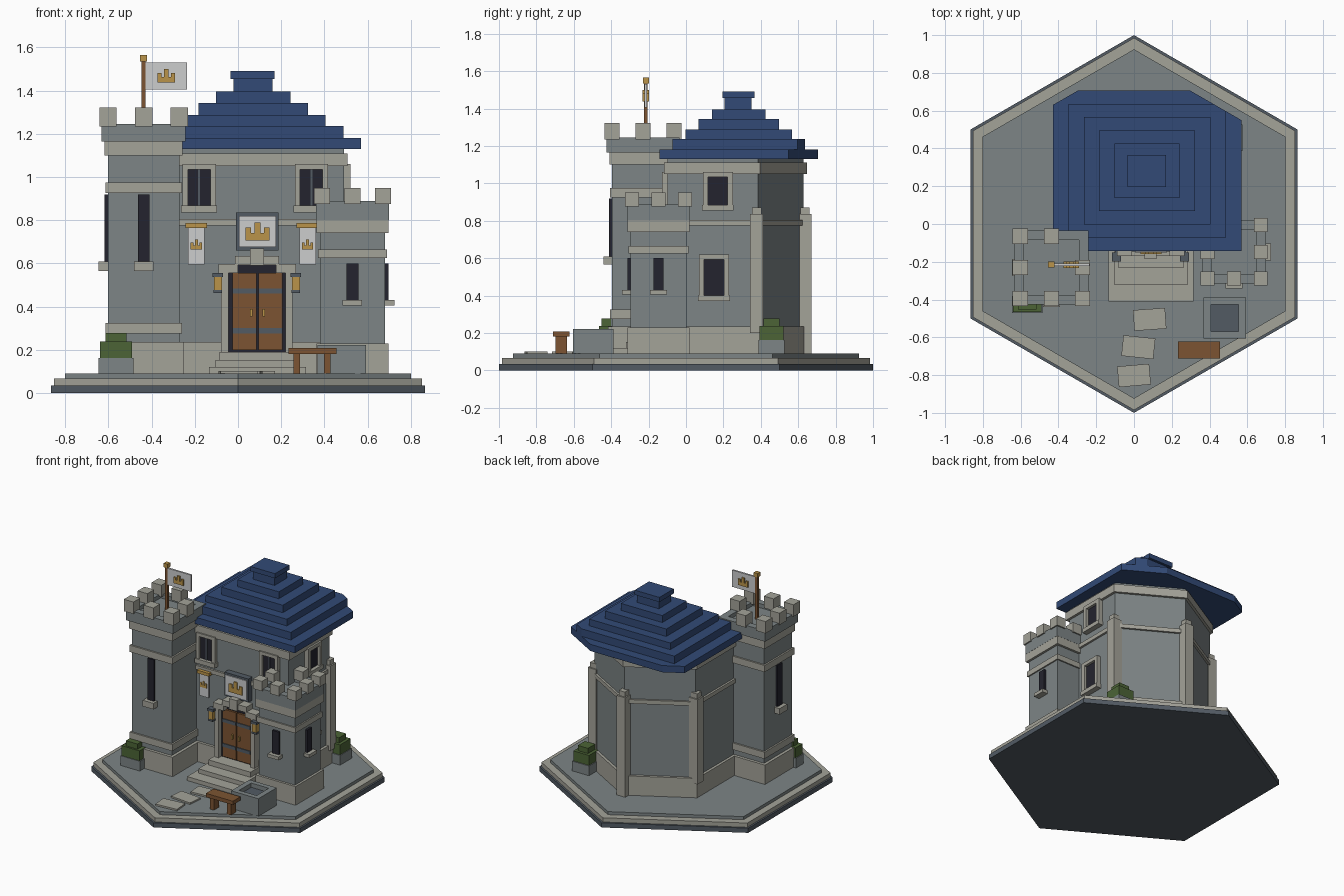
import bpy, bmesh, math
from mathutils import Matrix, Vector

if "Cube" in bpy.data.objects:
    bpy.data.objects.remove(bpy.data.objects["Cube"])


def material(name, r, g, b):
    lin = [((c / 255 + 0.055) / 1.055) ** 2.4 for c in (r, g, b)]
    m = bpy.data.materials.new(name)
    m.diffuse_color = (*lin, 1)
    m.use_nodes = True
    m.node_tree.nodes["Principled BSDF"].inputs["Base Color"].default_value = m.diffuse_color
    return m


STONE = material("pale stone", 164, 163, 153)
WALL = material("grey wall", 125, 133, 134)
SLATE = material("slate", 82, 91, 100)
DARK = material("dark glass", 36, 36, 46)
BLUE = material("blue roof", 50, 74, 118)
WOOD = material("wood", 124, 84, 50)
GOLD = material("gold", 186, 148, 74)
WHITE = material("white cloth", 204, 205, 206)
GREEN = material("leaf green", 76, 100, 54)


def finish(name, bm, mat):
    bmesh.ops.recalc_face_normals(bm, faces=bm.faces[:])
    me = bpy.data.meshes.new(name)
    bm.to_mesh(me)
    bm.free()
    me.materials.append(mat)
    ob = bpy.data.objects.new(name, me)
    bpy.context.collection.objects.link(ob)
    return ob


def boxes(name, mat, *bounds):
    """One object made of boxes given as x0, x1, y0, y1, z0, z1."""
    bm = bmesh.new()
    for x0, x1, y0, y1, z0, z1 in bounds:
        mid = Vector(((x0 + x1) / 2, (y0 + y1) / 2, (z0 + z1) / 2))
        m = Matrix.Translation(mid) @ Matrix.Diagonal((x1 - x0, y1 - y0, z1 - z0, 1))
        bmesh.ops.create_cube(bm, size=1, matrix=m)
    return finish(name, bm, mat)


def extrude(name, mat, points, shift):
    bm = bmesh.new()
    face = bm.faces.new([bm.verts.new(p) for p in points])
    new = bmesh.ops.extrude_face_region(bm, geom=[face])["geom"]
    bmesh.ops.translate(bm, vec=shift, verts=[v for v in new if isinstance(v, bmesh.types.BMVert)])
    # close the starting side again when the extrusion removed it
    if not any(all(v.co == Vector(p) for v, p in zip(f.verts, points)) for f in bm.faces):
        edges = [e for e in bm.edges if e.is_boundary]
        if edges:
            bmesh.ops.holes_fill(bm, edges=edges)
    return finish(name, bm, mat)


def prism(name, mat, pts, z0, z1):
    return extrude(name, mat, [(x, y, z0) for x, y in pts], (0, 0, z1 - z0))


def square(cx, cy, h, z0, z1):
    return (cx - h, cx + h, cy - h, cy + h, z0, z1)


def crest(name, cx, y0, y1, z, w, h):
    """Three-pronged castle emblem."""
    half = [(.5, 0), (.5, .72), (.27, .72), (.27, .42), (.13, .42), (.13, 1)]
    pts = half + [(-x, t) for x, t in reversed(half)]
    extrude(name, GOLD, [(cx + x * w, y0, z + t * h) for x, t in pts], (0, y1 - y0, 0))


# Six-sided ground in three layers
def hexagon(r):
    return [(r * math.cos(math.radians(a)), r * math.sin(math.radians(a))) for a in range(30, 390, 60)]


prism("ground_footing", SLATE, hexagon(1.0), 0, .035)
prism("ground_kerb", STONE, hexagon(.985), .035, .067)
prism("ground_floor", WALL, hexagon(.925), .06, .09)


# Keep with a pointed back
def keep(d):
    x0, x1, ys = -.35 - d, .49 + d, .385 + .577 * d
    return [(x0, -.10 - d), (x1, -.10 - d), (x1, ys), (.07, .627 + 1.155 * d), (x0, ys)]


prism("keep_walls", WALL, keep(0), .09, 1.15)
for name, d, z0, z1 in (("plinth", .02, .09, .235), ("string_course", .015, .775, .805),
                        ("cornice", .018, 1.05, 1.11)):
    prism("keep_" + name, STONE, keep(d), z0, z1)
for i, (x, y) in enumerate(((.49, .378), (.07, .635), (-.35, .378))):
    boxes(f"keep_pilaster_{i}", STONE, square(x, y, .035, .09 if i == 1 else .2, .835),
          square(x, y, .025, .835, .872))


# Stepped roof, back corners trimmed
def trimmed(x0, x1, y0, y1, apex=.878, k=.577):
    pts = [(x0, y0), (x1, y0)]
    for x, s in ((x1, 1), (x0, -1)):
        ye = apex - k * abs(x)
        corner = [(x, ye), (s * (apex - y1) / k, y1)] if ye < y1 else [(x, y1)]
        pts += corner if s == 1 else corner[::-1]
    return pts


levels = (1.13, 1.18, 1.237, 1.287, 1.343, 1.395)
for i in range(5):
    a, b = .5 - .082 * i, .424 - .07 * i
    prism(f"roof_step_{i}", BLUE, trimmed(.07 - a, .07 + a, .282 - b, .282 + b), levels[i], levels[i + 1])
boxes("roof_cap", BLUE, (-.02, .16, .205, .35, 1.395, 1.455), (-.035, .17, .195, .365, 1.455, 1.49))


# Corner towers
def tower(name, cx, cy, half, bands, crown, m, skip=()):
    z0, z1, z2, ch = crown
    boxes(name + "_shaft", WALL, square(cx, cy, half, .09, z0 + .045))
    boxes(name + "_bands", STONE, *[square(cx, cy, half + d, a, b) for d, a, b in bands])
    t = .05
    boxes(name + "_parapet", WALL, square(cx, cy, ch - t, z0, z0 + .05),
          (cx - ch, cx + ch, cy - ch, cy - ch + t, z0, z1), (cx - ch, cx + ch, cy + ch - t, cy + ch, z0, z1),
          (cx - ch, cx - ch + t, cy - ch + t, cy + ch - t, z0, z1),
          (cx + ch - t, cx + ch, cy - ch + t, cy + ch - t, z0, z1))
    s = ch + .01 - m
    boxes(name + "_merlons", STONE, *[square(cx + i * s, cy + j * s, m, z1 - .012, z2)
                                      for i in (-1, 0, 1) for j in (-1, 0, 1)
                                      if (i or j) and (i, j) not in skip])


tower("tall_tower", -.437, -.23, .165,
      ((.022, .09, .235), (.012, .275, .325), (.012, .925, .975), (.015, 1.1, 1.165)),
      (1.165, 1.245, 1.322, .195), .04, ((1, 1),))
tower("short_tower", .53, -.147, .15, ((.017, .09, .23), (.01, .625, .665), (.017, .74, .80)),
      (.80, .888, .95, .168), .037)


# Slit windows with sills on the towers
def slit(name, cx, cy, half, side, z0, z1, w):
    """side is the outward direction: front, left or right."""
    def turned(u, p, a, b):
        if side == "front":
            return (cx - u, cx + u, cy - half - p, cy - half + .01, a, b)
        s = 1 if side == "right" else -1
        xa, xb = sorted((cx + s * (half - .01), cx + s * (half + p)))
        return (xa, xb, cy - u, cy + u, a, b)
    boxes(name + "_glass", DARK, turned(w, .016, z0, z1))
    boxes(name + "_sill", STONE, turned(w + .018, .045, z0 - .045 if z1 > .7 else z0 - .025, z0))


for side in ("front", "left"):
    slit("tall_tower_window_" + side, -.437, -.23, .165, side, .61, .92, .027)
for side in ("front", "right"):
    slit("short_tower_window_" + side, .53, -.147, .15, side, .43, .60, .027)

# Keep windows: frame bars, recessed glass, mullion
for i, cx in enumerate((-.18, .34)):
    boxes(f"front_window_glass_{i}", DARK, (cx - .055, cx + .055, -.112, -.09, .865, 1.04))
    boxes(f"front_window_frame_{i}", STONE, (cx - .077, cx - .052, -.128, -.09, .85, 1.06),
          (cx + .052, cx + .077, -.128, -.09, .85, 1.06), (cx - .077, cx + .077, -.128, -.09, 1.035, 1.06),
          (cx - .083, cx + .083, -.138, -.09, .835, .868))
    boxes(f"front_window_mullion_{i}", SLATE, (cx - .005, cx + .005, -.118, -.09, .868, 1.035))
for i, (cy, z0, z1) in enumerate(((.17, .86, 1.06), (.15, .375, .62))):
    boxes(f"side_window_glass_{i}", DARK, (.48, .503, cy - .055, cy + .055, z0 + .02, z1 - .02))
    boxes(f"side_window_frame_{i}", STONE, (.48, .522, cy - .08, cy - .053, z0, z1),
          (.48, .522, cy + .053, cy + .08, z0, z1), (.48, .522, cy - .08, cy + .08, z1 - .027, z1),
          (.48, .53, cy - .085, cy + .085, z0 - .005, z0 + .025))

# Doorway
boxes("door_recess", DARK, (-.047, .222, -.13, -.09, .19, .595))
for i, (a, b) in enumerate(((-.025, .086), (.094, .205))):
    boxes(f"door_leaf_{i}", WOOD, (a, b, -.145, -.12, .2, .555))
    boxes(f"door_straps_{i}", SLATE, (a, b, -.151, -.14, .46, .485), (a, b, -.151, -.14, .275, .3))
boxes("door_handles", GOLD, (.056, .066, -.16, -.14, .355, .388), (.114, .124, -.16, -.14, .355, .388))
boxes("door_jambs", STONE, (-.078, -.045, -.165, -.09, .19, .56), (.22, .253, -.165, -.09, .19, .56))
boxes("door_arch", STONE, (-.09, .0, -.17, -.09, .555, .597), (.175, .268, -.17, -.09, .555, .597),
      (-.015, .19, -.17, -.09, .592, .635), (.055, .12, -.185, -.09, .59, .67))
boxes("door_steps", STONE, (-.085, .265, -.23, -.10, .09, .19), (-.105, .285, -.32, -.10, .09, .152),
      (-.135, .315, -.41, -.10, .09, .12))

# Lanterns beside the door
for i, x in enumerate((-.093, .268)):
    boxes(f"lantern_light_{i}", GOLD, square(x, -.175, .018, .475, .54))
    boxes(f"lantern_caps_{i}", SLATE, square(x, -.175, .024, .538, .556), square(x, -.175, .02, .463, .477),
          (x - .008, x + .008, -.175, -.09, .545, .556))

# Crest board and hanging banners
boxes("crest_board_frame", SLATE, (-.01, .188, -.145, -.09, .66, .835))
boxes("crest_board_panel", WHITE, (.004, .175, -.152, -.14, .675, .82))
crest("crest_board_emblem", .09, -.16, -.15, .705, .11, .085)
for i, x in enumerate((-.193, .322)):
    boxes(f"banner_cloth_{i}", WHITE, (x - .038, x + .038, -.128, -.115, .595, .768))
    boxes(f"banner_rod_{i}", GOLD, (x - .05, x + .05, -.14, -.09, .763, .786))
    crest(f"banner_emblem_{i}", x, -.135, -.127, .665, .052, .045)

# Flag on the tall tower
boxes("flag_pole", WOOD, square(-.438, -.215, .009, 1.2, 1.54))
boxes("flag_finial", GOLD, square(-.438, -.215, .016, 1.535, 1.565))
boxes("flag_cloth", WHITE, (-.43, -.235, -.222, -.208, 1.405, 1.53))
crest("flag_emblem", -.332, -.232, -.198, 1.438, .08, .062)

# Paving slabs
for i, (x, y, turn) in enumerate(((.083, -.505, 4), (.023, -.652, -6), (0, -.802, 5))):
    slab = boxes(f"paving_slab_{i}", STONE, (-.085, .085, -.055, .055, .085, .102))
    slab.location = (x, y, 0)
    slab.rotation_euler.z = math.radians(turn)

# Bench
boxes("bench_seat", WOOD, (.233, .456, -.712, -.622, .18, .208))
boxes("bench_legs", WOOD, (.258, .288, -.697, -.637, .09, .18), (.398, .428, -.697, -.637, .09, .18))

# Water trough
boxes("trough_walls", WALL, (.367, .592, -.605, -.568, .09, .222), (.367, .592, -.425, -.388, .09, .222),
      (.367, .407, -.568, -.425, .09, .222), (.552, .592, -.568, -.425, .09, .222))
boxes("trough_water", SLATE, (.405, .555, -.57, -.423, .09, .19))

# Planters with clipped shrubs
for i, (x, y, w, d) in enumerate(((-.565, -.425, .08, .045), (.505, .457, .07, .07))):
    boxes(f"planter_box_{i}", WALL, (x - w, x + w, y - d, y + d, .085, .163))
    boxes(f"planter_shrub_{i}", GREEN, (x - w * .93, x + w * .93, y - d * .9, y + d * .9, .16, .238),
          (x - w * .6, x + w * .6, y - d * .6, y + d * .6, .235, .277))
